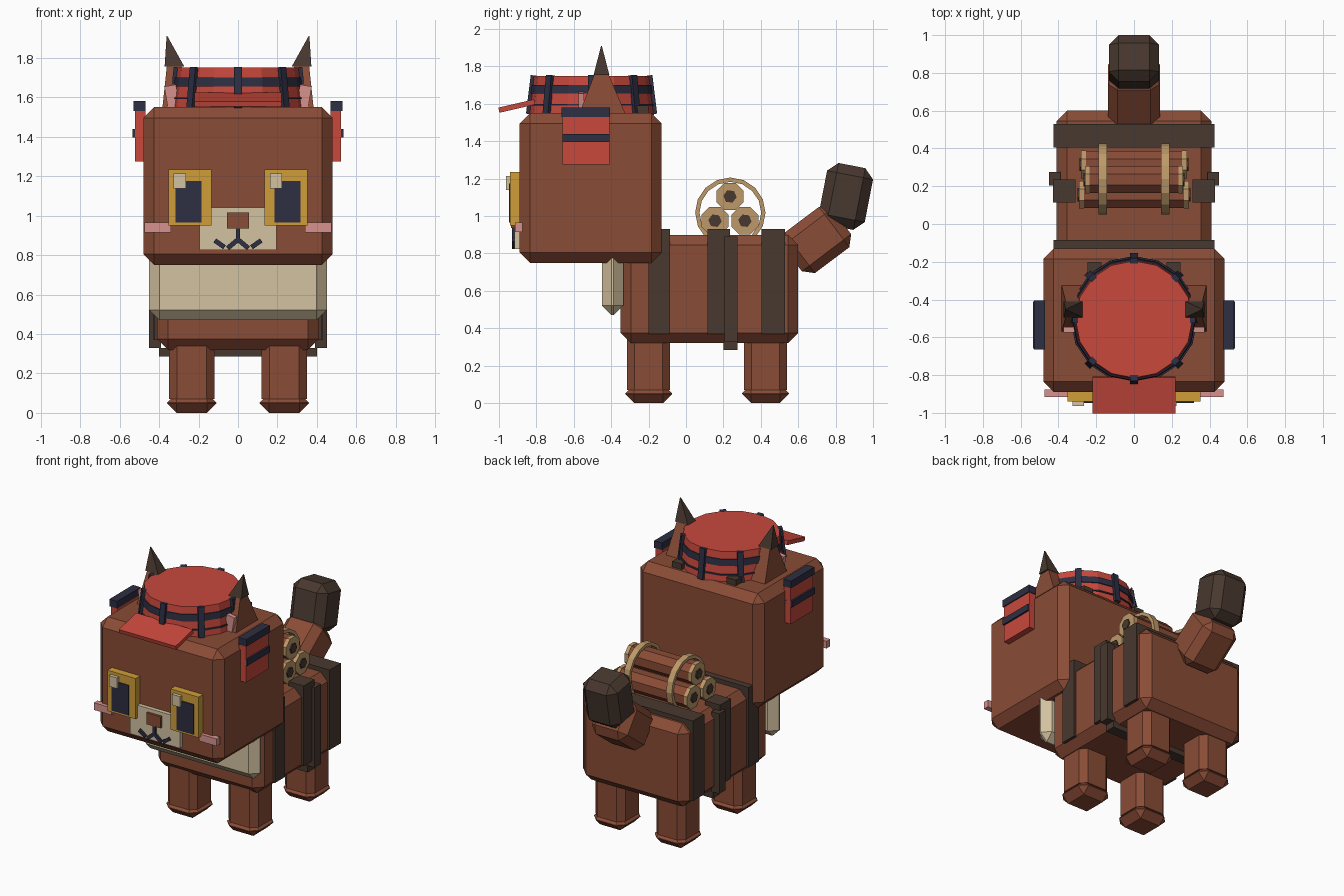
import bpy, bmesh, math
from mathutils import Matrix, Vector

if "Cube" in bpy.data.objects:
    bpy.data.objects.remove(bpy.data.objects["Cube"])


def material(name, hex_code):
    rgb = [int(hex_code[i:i + 2], 16) / 255 for i in (0, 2, 4)]
    lin = [c / 12.92 if c <= 0.04045 else ((c + 0.055) / 1.055) ** 2.4 for c in rgb]
    m = bpy.data.materials.new(name)
    m.diffuse_color = (*lin, 1)
    m.use_nodes = True
    m.node_tree.nodes["Principled BSDF"].inputs["Base Color"].default_value = m.diffuse_color
    return m


BROWN = material("brown fur", "8a4c36")
DARK = material("dark brown", "48382f")
CREAM = material("cream", "d3c2a0")
TAN = material("tan", "bd9a6a")
RED = material("red", "c8483c")
NAVY = material("navy", "2d2e42")
GOLD = material("gold", "d09e38")
PINK = material("pink", "d6928e")


def finish(name, bm, mat):
    bmesh.ops.recalc_face_normals(bm, faces=bm.faces)
    me = bpy.data.meshes.new(name)
    bm.to_mesh(me)
    bm.free()
    me.materials.append(mat)
    ob = bpy.data.objects.new(name, me)
    bpy.context.collection.objects.link(ob)
    return ob


def box(name, x, y, z, mat, bevel=0, rot=None, upright=False):
    """Box from ranges; rot is a matrix about its centre; upright bevels vertical edges only."""
    bm = bmesh.new()
    bmesh.ops.create_cube(bm, size=1)
    size = [abs(r[1] - r[0]) for r in (x, y, z)]
    bmesh.ops.scale(bm, vec=size, verts=bm.verts)
    if bevel:
        edges = [e for e in bm.edges
                 if not upright or abs(e.verts[0].co.z - e.verts[1].co.z) > 1e-4]
        bmesh.ops.bevel(bm, geom=edges, offset=bevel, segments=1, affect='EDGES')
    centre = Vector([(r[0] + r[1]) / 2 for r in (x, y, z)])
    bm.transform(Matrix.Translation(centre) @ (rot or Matrix()).to_4x4())
    return finish(name, bm, mat)


def span(c, half):
    return (c - half, c + half)


def side(s, a, b):
    return tuple(sorted((s * a, s * b)))


def frustum(name, base, top, mat):
    """Four-sided taper; base and top are (x, y, z, half x, half y)."""
    bm = bmesh.new()
    bmesh.ops.create_cube(bm, size=2)
    for v in bm.verts:
        cx, cy, cz, hx, hy = top if v.co.z > 0 else base
        v.co = (cx + v.co.x * hx, cy + v.co.y * hy, cz)
    return finish(name, bm, mat)


def lathe(name, loop, n, mat, matrix):
    """Closed loop of (radius, height) points turned about z; radius 0 makes caps."""
    bm = bmesh.new()
    rings = []
    for i in range(n):
        a = 2 * math.pi * i / n
        rings.append([bm.verts.new((r * math.cos(a), r * math.sin(a), h)) for r, h in loop])
    for i in range(n):
        a, b = rings[i], rings[(i + 1) % n]
        for j in range(len(loop)):
            k = (j + 1) % len(loop)
            if loop[j][0] or loop[k][0]:
                bm.faces.new((a[j], b[j], b[k], a[k]))
    bmesh.ops.remove_doubles(bm, verts=bm.verts, dist=1e-5)
    bmesh.ops.dissolve_limit(bm, angle_limit=0.01, verts=bm.verts, edges=bm.edges)
    bm.transform(matrix)
    return finish(name, bm, mat)


def disc(name, r0, z0, r1, z1, n, mat, matrix):
    return lathe(name, [(0, z0), (r0, z0), (r1, z1), (0, z1)], n, mat, matrix)


# Head, body and chest bib
box("head", (-.48, .48), (-.89, -.13), (.75, 1.55), BROWN, .055)
box("body", (-.41, .41), (-.35, .60), (.32, .90), BROWN, .055)
box("chest_bib", (-.45, .45), (-.45, -.335), (.47, .85), CREAM, .052)

# Legs and feet
for s in (-1, 1):
    for where, y in (("front", -.20), ("back", .425)):
        box(where + "_leg", span(s * .235, .115), span(y, .115), (.07, .36), BROWN, .04, upright=True)
        box(where + "_foot", span(s * .235, .125), span(y, .125), (0, .1), BROWN, .048)

# Tail in two angled blocks
box("tail_base", (-.138, .138), span(.70, .165), span(.872, .135), BROWN, .05,
    Matrix.Rotation(math.radians(37), 3, 'X'))
box("tail_tip", (-.133, .133), span(.855, .125), span(1.105, .168), DARK, .052,
    Matrix.Rotation(math.radians(-11), 3, 'X'))

# Harness straps
box("front_strap", (-.425, .425), (-.20, -.085), (.37, .93), DARK)
box("rear_strap", (-.425, .425), (.405, .53), (.37, .93), DARK)
box("belly_strap", (-.40, .40), (.20, .275), (.285, .33), DARK)
for s in (-1, 1):
    box("middle_strap", side(s, .31, .428), (.115, .235), (.37, .93), DARK)
    box("side_strap", side(s, .39, .45), (.205, .275), (.33, .89), DARK)

# Bundle of three logs held by two ropes
ALONG_X = Matrix.Rotation(math.pi / 2, 4, 'Y')
SPIN = Matrix.Rotation(math.pi / 8, 4, 'Z')
for y, z, h in ((.155, .975, .29), (.315, .975, .28), (.235, 1.105, .26)):
    m = Matrix.Translation((0, y, z)) @ ALONG_X @ SPIN
    disc("log", .076, -h + .02, .076, h - .02, 8, BROWN, m)
    for s in (-1, 1):
        disc("log_end", .079, s * (h - .025), .079, s * h, 8, TAN, m)
        disc("log_core", .036, s * (h - .01), .036, s * (h + .008), 6, DARK, m)
for x in (-.165, .165):
    lathe("bundle_rope", [(.165, -.022), (.188, -.022), (.188, .022), (.165, .022)], 16, TAN,
          Matrix.Translation((x, .237, 1.018)) @ ALONG_X)

# Ears with dark tips and pink insides
for s in (-1, 1):
    frustum("ear", (s * .285, -.447, 1.53, .10, .13), (s * .325, -.452, 1.765, .035, .035), BROWN)
    frustum("ear_tip", (s * .322, -.452, 1.755, .05, .042), (s * .36, -.452, 1.91, .002, .002), DARK)
    box("ear_inside", span(s * .335, .03), (-.575, -.545), (1.55, 1.66), PINK,
        rot=Matrix.Rotation(math.radians(s * 10), 3, 'Y'))

# Round cap with hoops, ribs and a visor
CAP = Matrix.Translation((0, -.505, 0))
def cap_radius(z):
    return .335 - (z - 1.54) * .12
disc("cap", cap_radius(1.54), 1.54, cap_radius(1.75), 1.75, 16, RED, CAP)
for z0, z1 in ((1.655, 1.70), (1.59, 1.60)):
    disc("cap_hoop", cap_radius(z0) + .007, z0, cap_radius(z1) + .007, z1, 16, NAVY, CAP)
for i in range(8):
    a = math.pi / 4 * i
    box("cap_rib", span(.323 * math.cos(a), .015), span(-.505 + .323 * math.sin(a), .02),
        (1.545, 1.753), NAVY,
        rot=Matrix.Rotation(a, 3, 'Z') @ Matrix.Rotation(math.radians(-7), 3, 'Y'))
box("cap_visor", (-.22, .22), span(-.905, .098), span(1.588, .014), RED,
    rot=Matrix.Rotation(math.radians(13), 3, 'X'))
for s in (-1, 1):
    box("cap_clip", span(s * .21, .037), (-.27, -.20), (1.54, 1.59), DARK)

# Side flaps on the head
for s in (-1, 1):
    box("side_flap", side(s, .47, .523), (-.66, -.41), (1.275, 1.53), RED)
    box("flap_top", side(s, .47, .53), (-.665, -.405), (1.53, 1.58), NAVY)
    box("flap_stripe", side(s, .47, .535), (-.66, -.41), (1.395, 1.44), NAVY)

# Eyes; both highlights sit on the same side
for s in (-1, 1):
    box("eye", side(s, .135, .353), (-.94, -.88), (.95, 1.235), GOLD)
    box("pupil", side(s, .186, .318), (-.947, -.93), (.965, 1.175), NAVY)
    box("eye_highlight", span(s * .244 - .051, .031), (-.963, -.935), (1.138, 1.213), CREAM)
    box("cheek", side(s, .34, .475), (-.915, -.875), (.915, .965), PINK)

# Muzzle, nose and mouth
box("muzzle", (-.195, .195), (-.918, -.88), (.825, 1.04), CREAM)
box("nose", (-.055, .055), (-.935, -.90), (.935, 1.015), BROWN)
box("mouth_line", (-.011, .011), (-.93, -.91), (.865, .936), NAVY)
for s in (-1, 1):
    box("mouth_inner", span(s * .027, .034), (-.93, -.91), span(.856, .012), NAVY,
        rot=Matrix.Rotation(math.radians(s * 40), 3, 'Y'))
    box("mouth_outer", span(s * .093, .03), (-.93, -.91), span(.857, .012), NAVY,
        rot=Matrix.Rotation(math.radians(-s * 35), 3, 'Y'))
